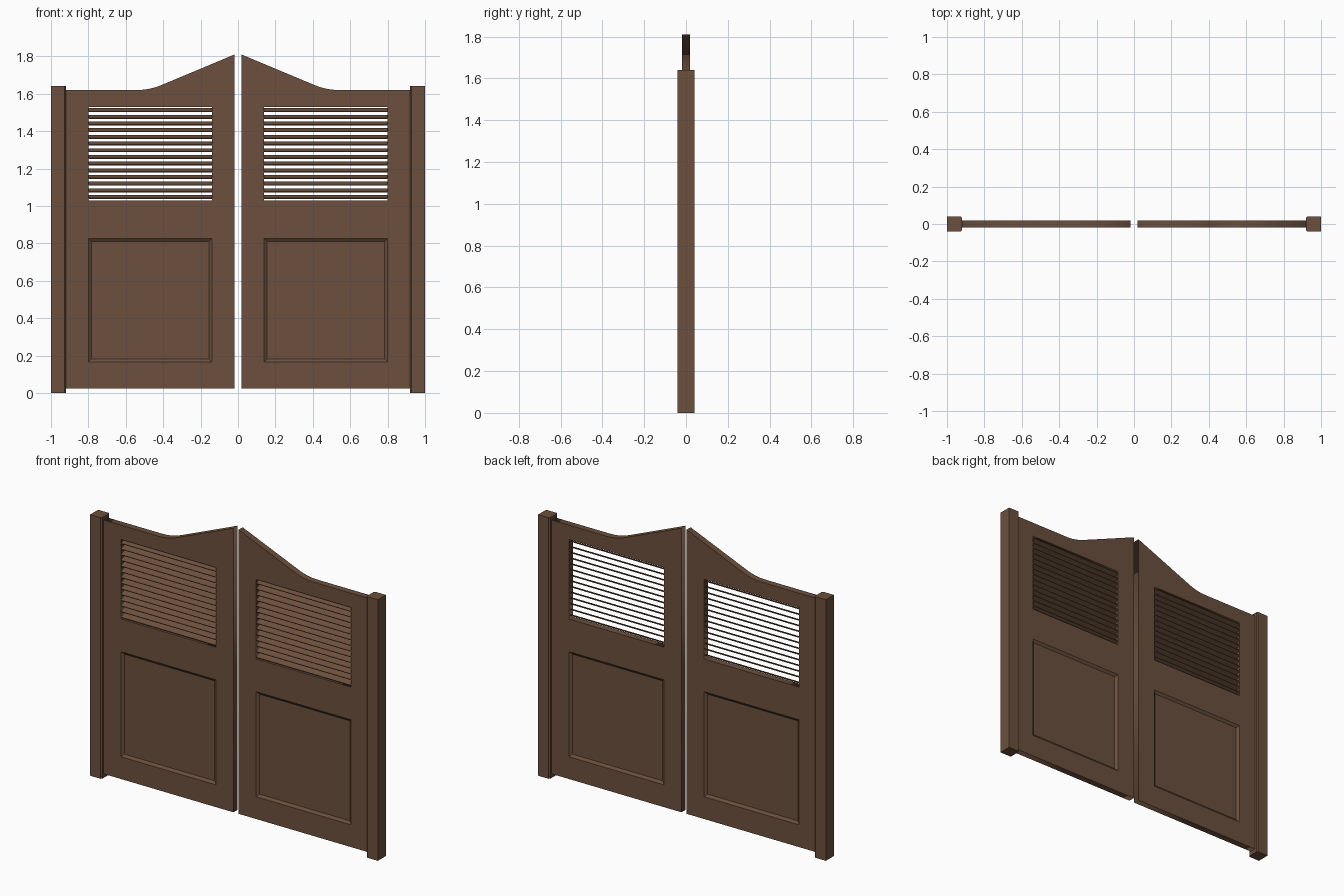
import bpy, bmesh, math
from mathutils import Matrix

if "Cube" in bpy.data.objects:
    bpy.data.objects.remove(bpy.data.objects["Cube"])

wood = bpy.data.materials.new("wood")
wood.diffuse_color = (0.15, 0.08, 0.047, 1)
wood.use_nodes = True
wood.node_tree.nodes["Principled BSDF"].inputs["Base Color"].default_value = wood.diffuse_color

T = 0.02                 # half thickness of the doors
XI, XO = 0.14, 0.80      # opening sides
LOUVRE = (1.03, 1.53)    # louvre opening heights
PANEL = (0.165, 0.825)   # panel opening heights


def finish(name, bm):
    bmesh.ops.remove_doubles(bm, verts=bm.verts, dist=1e-5)
    bmesh.ops.recalc_face_normals(bm, faces=bm.faces)
    mesh = bpy.data.meshes.new(name)
    bm.to_mesh(mesh)
    bm.free()
    mesh.materials.append(wood)
    obj = bpy.data.objects.new(name, mesh)
    bpy.context.collection.objects.link(obj)
    return obj


def rect(z0, z1):
    return [(XI, z0), (XO, z0), (XO, z1), (XI, z1)]


def frame(name, s):
    # outline with a swept top, holes cut by inner splines
    a, c, b = (0.41, 1.646), (0.472, 1.62), (0.54, 1.62)
    sweep = []
    for i in range(7):
        t = i / 6
        sweep.append(tuple((1-t)**2*a[k] + 2*t*(1-t)*c[k] + t*t*b[k] for k in (0, 1)))
    outline = [(0.93, 0.025), (0.018, 0.025), (0.018, 1.81)] + sweep + [(0.93, 1.62)]
    curve = bpy.data.curves.new(name, 'CURVE')
    curve.dimensions, curve.fill_mode, curve.extrude = '2D', 'BOTH', T
    for pts in (outline, rect(*LOUVRE), rect(*PANEL)):
        sp = curve.splines.new('POLY')
        sp.points.add(len(pts) - 1)
        for p, (x, z) in zip(sp.points, pts):
            p.co = (s * x, z, 0, 1)
        sp.use_cyclic_u = True
    tmp = bpy.data.objects.new("outline_helper", curve)
    bpy.context.collection.objects.link(tmp)
    deps = bpy.context.evaluated_depsgraph_get()
    mesh = bpy.data.meshes.new_from_object(tmp.evaluated_get(deps))
    bpy.data.objects.remove(tmp)
    mesh.transform(Matrix.Rotation(math.pi / 2, 4, 'X'))
    bm = bmesh.new()
    bm.from_mesh(mesh)
    finish(name, bm)


def panel(name, s):
    # recessed panel with sloped borders on both faces
    bm = bmesh.new()
    z0, z1 = PANEL
    m, d = 0.016, 0.008
    rings = []
    for y, k in ((-d, m), (-T, 0), (T, 0), (d, m)):
        rings.append([bm.verts.new((s * x, y, z)) for x, z in
                      ((XI+k, z0+k), (XO-k, z0+k), (XO-k, z1-k), (XI+k, z1-k))])
    for r, q in zip(rings, rings[1:]):
        for i in range(4):
            j = (i + 1) % 4
            bm.faces.new((r[i], r[j], q[j], q[i]))
    bm.faces.new(rings[0])
    bm.faces.new(rings[-1])
    finish(name, bm)


def slats(name, s, count=14):
    # tilted slats, lower at the front
    bm = bmesh.new()
    z0, z1 = LOUVRE
    for i in range(count):
        z = z0 + (i + 0.5) * (z1 - z0) / count
        mat = (Matrix.Translation((s * (XI + XO) / 2, 0, z))
               @ Matrix.Rotation(math.radians(24), 4, 'X')
               @ Matrix.Diagonal((XO - XI + 0.01, 0.041, 0.005, 1)))
        bmesh.ops.create_cube(bm, size=1, matrix=mat)
    finish(name, bm)


def post(name, s):
    # side post with chamfered inner edges
    bm = bmesh.new()
    c = 0.007
    pts = [(1, -0.04), (1, 0.04), (0.92+c, 0.04), (0.92, 0.04-c), (0.92, -0.04+c), (0.92+c, -0.04)]
    face = bm.faces.new([bm.verts.new((s * x, y, 0)) for x, y in pts])
    new = bmesh.ops.extrude_face_region(bm, geom=[face])["geom"]
    bmesh.ops.translate(bm, vec=(0, 0, 1.64),
                        verts=[v for v in new if isinstance(v, bmesh.types.BMVert)])
    finish(name, bm)


for side, s in (("left", -1), ("right", 1)):
    frame(side + "_door_frame", s)
    panel(side + "_door_panel", s)
    slats(side + "_louvre_slats", s)
    post(side + "_post", s)
